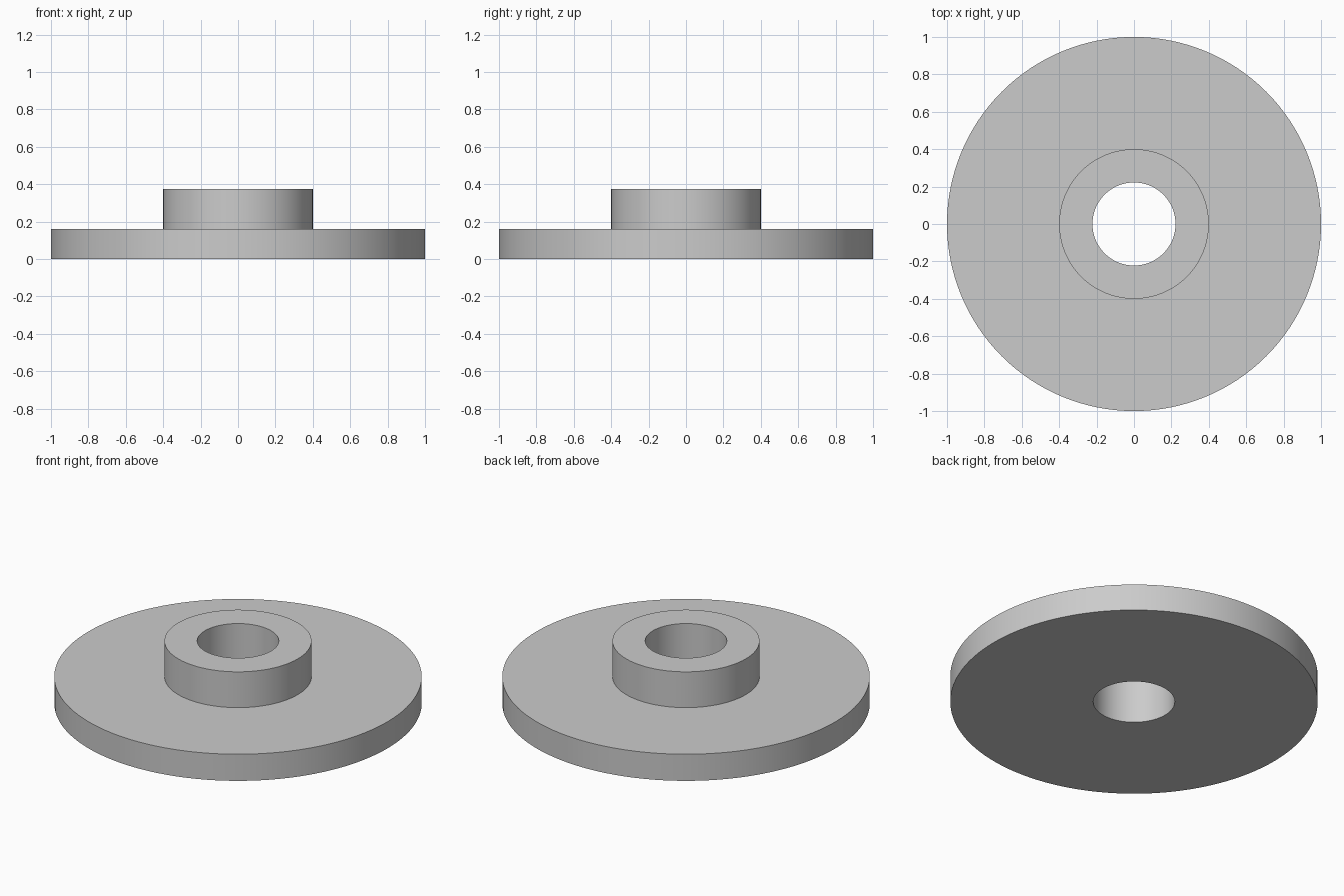
import bpy
import bmesh
import math

SEGMENTS = 128
FLANGE_RADIUS, HUB_RADIUS, BORE_RADIUS = 1.0, 0.4, 0.222
FLANGE_TOP, HUB_TOP = 0.16, 0.375

cube = bpy.data.objects.get("Cube")
if cube:
    bpy.data.objects.remove(cube, do_unlink=True)

# Plain grey metal
grey = bpy.data.materials.new("grey_metal")
grey.use_nodes = True
colour = (0.6, 0.6, 0.6, 1)
grey.diffuse_color = colour
grey.node_tree.nodes["Principled BSDF"].inputs["Base Color"].default_value = colour


def lathe(name, profile, material):
    """Revolve a closed (radius, height) profile about the z axis."""
    bm = bmesh.new()
    verts = [bm.verts.new((r, 0, z)) for r, z in profile]
    edges = [bm.edges.new((v, verts[(i + 1) % len(verts)])) for i, v in enumerate(verts)]
    bmesh.ops.spin(bm, geom=verts + edges, axis=(0, 0, 1), cent=(0, 0, 0),
                   angle=math.tau, steps=SEGMENTS)
    bmesh.ops.remove_doubles(bm, verts=bm.verts, dist=0.0001)
    bmesh.ops.recalc_face_normals(bm, faces=bm.faces)
    mesh = bpy.data.meshes.new(name)
    bm.to_mesh(mesh)
    bm.free()
    mesh.materials.append(material)
    obj = bpy.data.objects.new(name, mesh)
    bpy.context.collection.objects.link(obj)
    bpy.ops.object.select_all(action="DESELECT")
    obj.select_set(True)
    bpy.context.view_layer.objects.active = obj
    bpy.ops.object.shade_smooth_by_angle(angle=math.radians(30))
    return obj


# Round flange with a raised hub and a through bore
lathe("flanged_hub", [
    (BORE_RADIUS, 0),
    (FLANGE_RADIUS, 0),
    (FLANGE_RADIUS, FLANGE_TOP),
    (HUB_RADIUS, FLANGE_TOP),
    (HUB_RADIUS, HUB_TOP),
    (BORE_RADIUS, HUB_TOP),
], grey)
